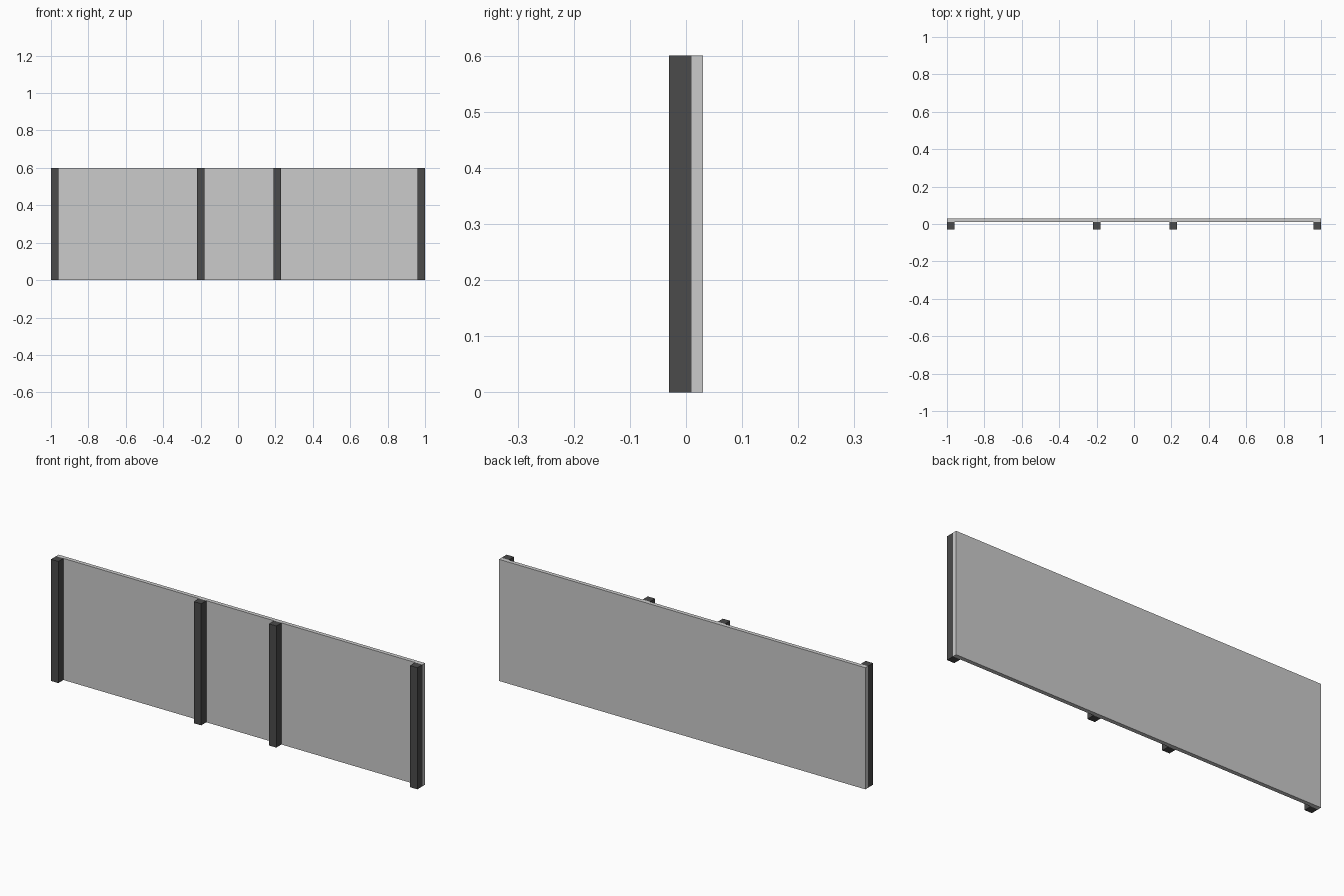
import bpy

if "Cube" in bpy.data.objects:
    bpy.data.objects.remove(bpy.data.objects["Cube"])

HEIGHT = 0.6


def box(name, x0, x1, y0, y1, z0=0.0, z1=HEIGHT):
    bpy.ops.mesh.primitive_cube_add(
        size=1, location=((x0 + x1) / 2, (y0 + y1) / 2, (z0 + z1) / 2))
    ob = bpy.context.object
    ob.name = name
    ob.scale = (x1 - x0, y1 - y0, z1 - z0)
    bpy.ops.object.transform_apply(location=False, rotation=False, scale=True)
    return ob


# Flat board at the back
box("panel", -1.0, 1.0, 0.01, 0.03)

# Dark square posts standing against the front of the board
dark = bpy.data.materials.new("dark_grey")
dark.diffuse_color = (0.07, 0.07, 0.07, 1)
dark.use_nodes = True
dark.node_tree.nodes["Principled BSDF"].inputs["Base Color"].default_value = dark.diffuse_color
for i, x in enumerate((-0.98, -0.20, 0.21, 0.98), 1):
    post = box(f"post_{i}", x - 0.02, x + 0.02, -0.03, 0.01)
    post.data.materials.append(dark)
